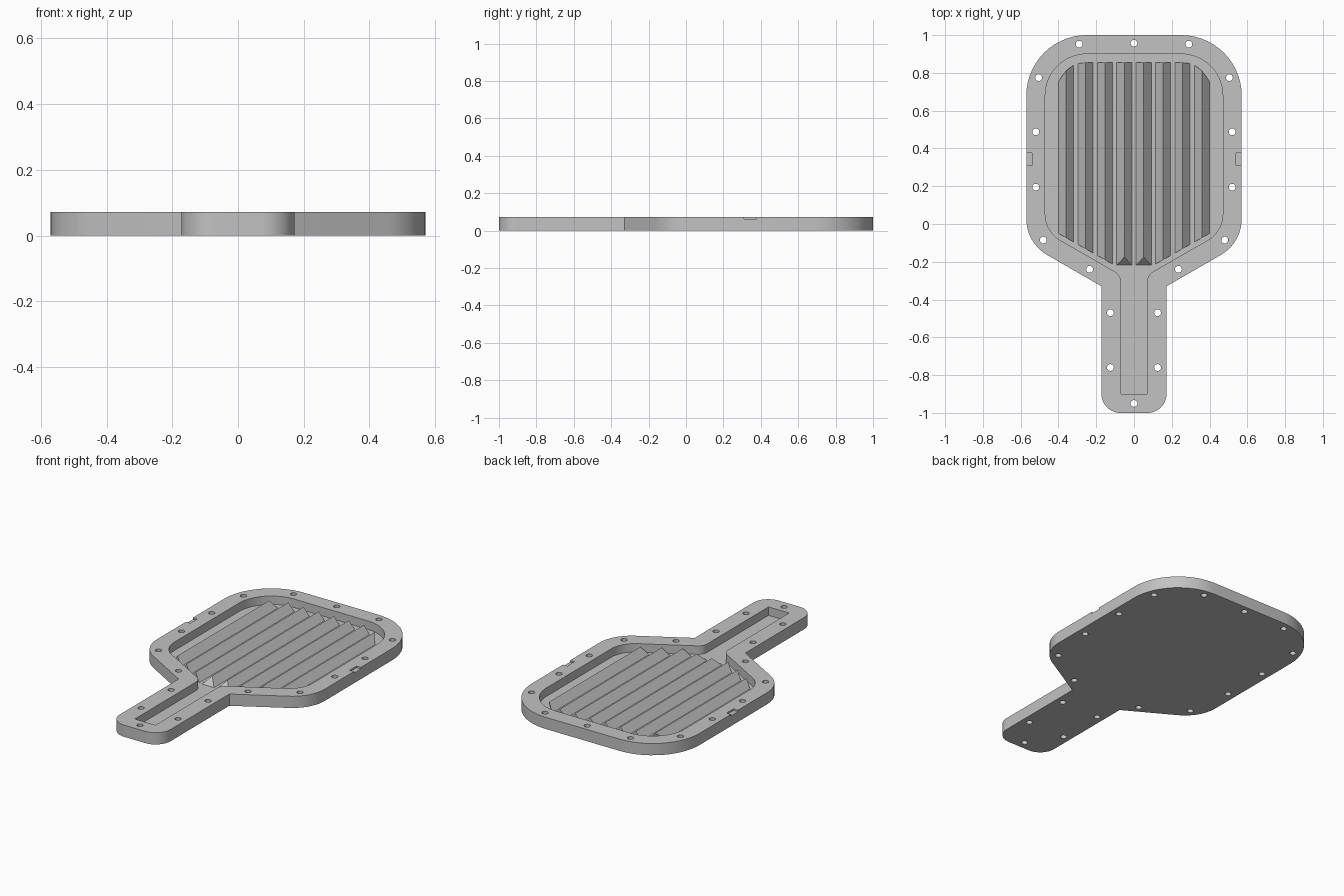
import bpy, bmesh, math
from mathutils import Vector

cube = bpy.data.objects.get("Cube")
if cube:
    bpy.data.objects.remove(cube, do_unlink=True)

grey = bpy.data.materials.new("plain grey")
grey.use_nodes = True
grey.diffuse_color = (0.54, 0.54, 0.54, 1)
grey.node_tree.nodes["Principled BSDF"].inputs["Base Color"].default_value = (0.54, 0.54, 0.54, 1)

HEIGHT, FLOOR, CREST = 0.072, 0.02, 0.066


def rounded_outline(half, segments=14):
    """Mirror (x, y, radius) corners across x and round each one."""
    corners = half + [(-x, y, r) for x, y, r in reversed(half)]
    points = []
    for i, (x, y, r) in enumerate(corners):
        p = Vector((x, y))
        if r == 0:
            points.append(p)
            continue
        a = (Vector(corners[i - 1][:2]) - p).normalized()
        b = (Vector(corners[(i + 1) % len(corners)][:2]) - p).normalized()
        half_angle = a.angle(b) / 2
        centre = p + (a + b).normalized() * (r / math.sin(half_angle))
        start = p + a * (r / math.tan(half_angle)) - centre
        end = p + b * (r / math.tan(half_angle)) - centre
        for k in range(segments + 1):
            # Blend the two tangent directions, then restore the radius
            t = k / segments
            sweep = math.pi - 2 * half_angle
            arm = (start * math.sin((1 - t) * sweep) + end * math.sin(t * sweep)) / math.sin(sweep)
            points.append(centre + arm)
    return points


def add_prism(bm, points, z0, z1):
    low = [bm.verts.new((x, y, z0)) for x, y in points]
    high = [bm.verts.new((x, y, z1)) for x, y in points]
    bm.faces.new(low)
    bm.faces.new(high)
    for i in range(len(low)):
        bm.faces.new((low[i - 1], low[i], high[i], high[i - 1]))


def make_object(name, bm):
    bmesh.ops.recalc_face_normals(bm, faces=bm.faces)
    mesh = bpy.data.meshes.new(name)
    bm.to_mesh(mesh)
    bm.free()
    mesh.materials.append(grey)
    obj = bpy.data.objects.new(name, mesh)
    bpy.context.collection.objects.link(obj)
    return obj


# Tray body: paddle-shaped plate
bm = bmesh.new()
add_prism(bm, rounded_outline([(0.57, 1, 0.32), (0.57, -0.1, 0.22),
                               (0.172, -0.33, 0), (0.172, -1, 0.1)]), 0, HEIGHT)
tray = make_object("tray_body", bm)

# Cutter: pocket with channel, bolt holes and side notches
bm = bmesh.new()
add_prism(bm, rounded_outline([(0.47, 0.9, 0.22), (0.47, -0.04, 0.16),
                               (0.07, -0.27, 0.06), (0.07, -0.9, 0)]), FLOOR, 0.2)
side_holes = [(0.29, 0.952), (0.505, 0.775), (0.52, 0.488), (0.52, 0.195),
              (0.48, -0.085), (0.235, -0.24), (0.125, -0.47), (0.125, -0.76)]
holes = [(0, 0.957), (0, -0.95)] + [(s * x, y) for x, y in side_holes for s in (1, -1)]
for hx, hy in holes:
    ring = [(hx + 0.018 * math.cos(k * math.tau / 24), hy + 0.018 * math.sin(k * math.tau / 24))
            for k in range(24)]
    add_prism(bm, ring, -0.1, 0.2)
for s in (1, -1):
    add_prism(bm, [(s * x, y) for x, y in ((0.54, 0.31), (0.6, 0.31), (0.6, 0.377), (0.54, 0.377))],
              HEIGHT - 0.01, 0.2)
cutter = make_object("pocket_cutter", bm)
cutter.hide_render = True

cut = tray.modifiers.new("cut", "BOOLEAN")
cut.operation = "DIFFERENCE"
cut.solver = "EXACT"
cut.object = cutter
bpy.context.view_layer.update()
cut_mesh = bpy.data.meshes.new_from_object(tray.evaluated_get(bpy.context.evaluated_depsgraph_get()))
tray.modifiers.clear()
tray.data = cut_mesh
bpy.data.objects.remove(cutter, do_unlink=True)
bpy.ops.object.select_all(action="DESELECT")
tray.select_set(True)
bpy.context.view_layer.objects.active = tray
bpy.ops.object.shade_smooth_by_angle(angle=math.radians(30))


# Ridges: triangular bars whose ends follow the pocket
def back_end(x):
    over = min(max(abs(x) - 0.26, 0), 0.135)
    return 0.715 + math.sqrt(0.14 ** 2 - over ** 2)


def front_end(x):
    return max(-0.22, -0.05 - (0.4 - abs(x)) * 0.567)


for n in range(8):
    middle = (n - 3.5) * 0.1027
    bm = bmesh.new()
    front, back = [], []
    for k in (-1, 0, 1):
        x = middle + k * 0.042
        z = CREST if k == 0 else FLOOR - 0.002
        slope = 0.045 if k == 0 and n in (3, 4) else 0
        front.append(bm.verts.new((x, front_end(x) + slope, z)))
        back.append(bm.verts.new((x, back_end(x), z)))
    bm.faces.new(front)
    bm.faces.new(back)
    for i in range(3):
        bm.faces.new((front[i - 1], front[i], back[i], back[i - 1]))
    make_object(f"ridge_{n + 1}", bm)
